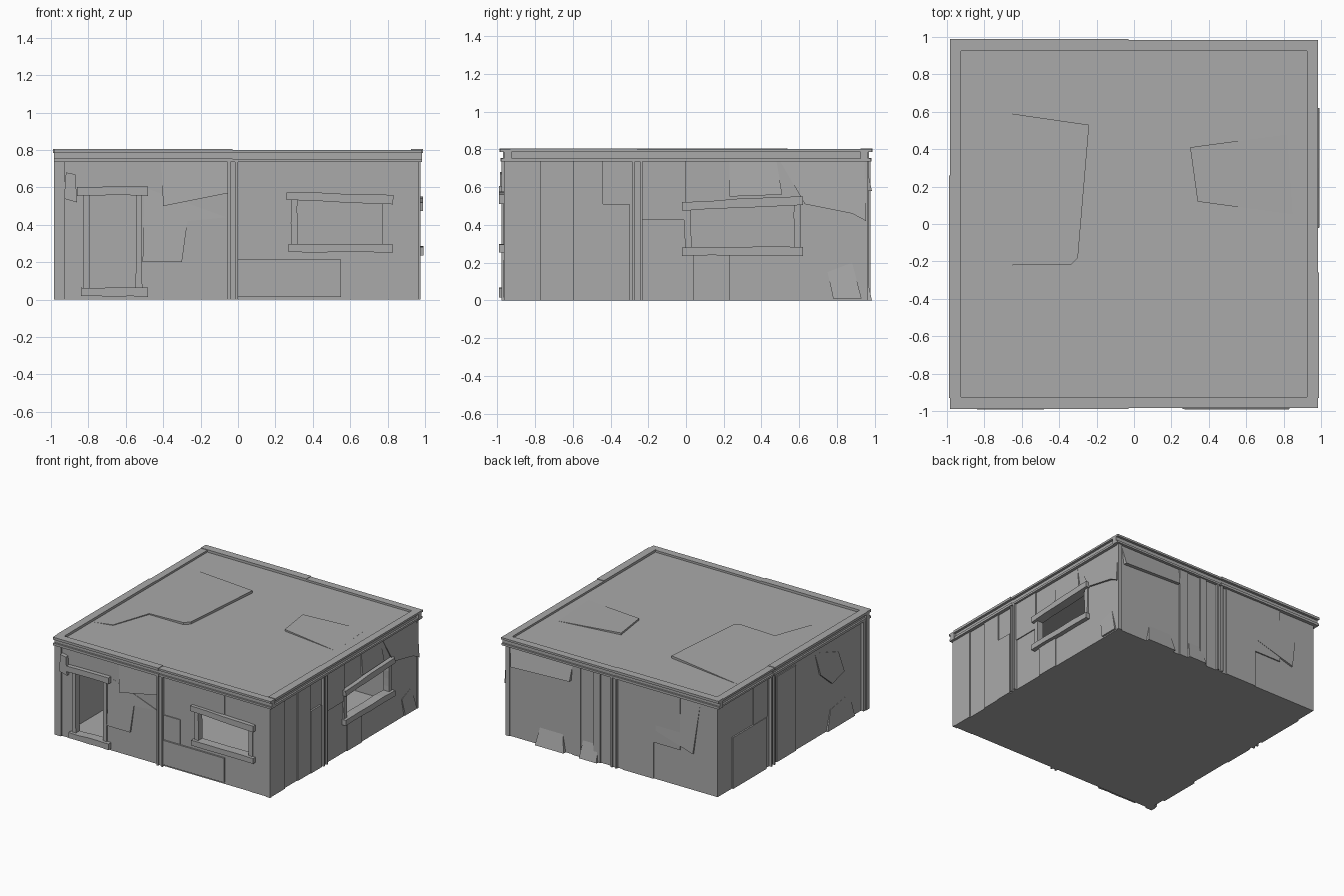
import bpy, bmesh, random
from mathutils import Vector

random.seed(4)
if "Cube" in bpy.data.objects:
    bpy.data.objects.remove(bpy.data.objects["Cube"], do_unlink=True)

SHADE = 0.4
grey = bpy.data.materials.new("weathered grey")
grey.use_nodes = True
grey.diffuse_color = (SHADE, SHADE, SHADE, 1)
grey.node_tree.nodes["Principled BSDF"].inputs["Base Color"].default_value = grey.diffuse_color

FACE = 0.955    # distance of the wall faces from the centre
INSIDE = 0.915  # distance of the inner wall faces
EAVE = 0.735    # height of the wall tops
ROOF = 0.785    # height of the flat roof
EDGE = 0.985    # outer edge of the roof trim

# Each surface maps (along, up, outward) to world space
SIDES = {
    "front": lambda along, up, out: (along, -out, up),
    "back": lambda along, up, out: (along, out, up),
    "left": lambda along, up, out: (out, along, up),
    "right": lambda along, up, out: (-out, along, up),
    "roof": lambda along, up, out: (along, up, out),
}
FADE_UP, FADE_DOWN = Vector((0, 1)), Vector((0, -1))
FADE_EAST, FADE_WEST = Vector((1, 0)), Vector((-1, 0))


def prism(name, ring_a, ring_b):
    """Solid between two matching rings of points."""
    bm = bmesh.new()
    a = [bm.verts.new(point) for point in ring_a]
    b = [bm.verts.new(point) for point in ring_b]
    caps = [bm.faces.new(a), bm.faces.new(b)]
    for i in range(len(a)):
        bm.faces.new((a[i - 1], a[i], b[i], b[i - 1]))
    bmesh.ops.recalc_face_normals(bm, faces=bm.faces[:])
    bmesh.ops.triangulate(bm, faces=caps)
    mesh = bpy.data.meshes.new(name)
    bm.to_mesh(mesh)
    bm.free()
    mesh.materials.append(grey)
    obj = bpy.data.objects.new(name, mesh)
    bpy.context.scene.collection.objects.link(obj)
    return obj


def rectangle(left, right, low, high):
    return [(left, low), (right, low), (right, high), (left, high)]


def block(name, side, outline, inner, outer):
    """Outline on a surface, extruded between two distances."""
    place = SIDES[side]
    return prism(name, [place(*p, inner) for p in outline], [place(*p, outer) for p in outline])


def plank(name, side, left, right, low=0, high=EAVE, lift=0.008):
    block(name, side, rectangle(left, right, low, high), INSIDE + 0.01, FACE + lift)


def sheet(name, side, outline, lift=0.015, fade=FADE_UP, base=FACE):
    """Loose sheet that thins out to nothing in the fade direction."""
    place = SIDES[side]
    along = [Vector(p).dot(fade) for p in outline]
    far, near = max(along), min(along)
    thick = [lift * (far - t) / (far - near) for t in along]
    prism(name, [place(*p, base - 0.02) for p in outline],
          [place(*p, base + h) for p, h in zip(outline, thick)])


def board(name, side, start, end, width, lift):
    """Rough-edged timber nailed to a wall."""
    start, end = Vector(start), Vector(end)
    across = (end - start).orthogonal().normalized() * width / 2
    steps = [i / 4 for i in range(5)]
    outline = []
    for sign, order in ((1, steps), (-1, steps[::-1])):
        for t in order:
            rough = sign + random.uniform(-0.15, 0.15)
            outline.append(start.lerp(end, t) + across * rough)
    block(name, side, outline, INSIDE, FACE + lift)


def opening(name, side, left, right, low, high, tilt, overhang):
    """Frame an opening with four rough boards and return its cutter."""
    for post in (left, right):
        board(name + "_jamb", side, (post, low), (post, high), 0.035, 0.012)
    board(name + "_head", side, (left - overhang, high - tilt), (right + overhang, high + tilt), 0.045, 0.035)
    board(name + "_sill", side, (left - 0.03, low), (right + overhang, low), 0.048, 0.036)
    cutter = block(name + "_cutter", side, rectangle(left, right, low, high), INSIDE - 0.1, FACE + 0.1)
    cutter.hide_render = True
    return cutter


# Hollow shell with a doorway and two windows
shell = block("walls", "roof", rectangle(-FACE, FACE, -FACE, FACE), 0, ROOF - 0.02)
room = block("room_cutter", "roof", rectangle(-INSIDE, INSIDE, -INSIDE, INSIDE), 0.015, EAVE)
room.hide_render = True
cutters = [
    room,
    opening("door", "front", -0.81, -0.53, 0.04, 0.58, 0, 0.05),
    opening("front_window", "front", 0.3, 0.79, 0.275, 0.545, -0.01, 0.04),
    opening("side_window", "left", 0.01, 0.59, 0.26, 0.515, 0.016, 0.03),
]
for cutter in cutters:
    cut = shell.modifiers.new(cutter.name, "BOOLEAN")
    cut.object, cut.operation, cut.solver = cutter, "DIFFERENCE", "EXACT"
bpy.context.view_layer.update()
graph = bpy.context.evaluated_depsgraph_get()
hollow = bpy.data.meshes.new_from_object(shell.evaluated_get(graph))
shell.modifiers.clear()
shell.data = hollow
for cutter in cutters:
    bpy.data.objects.remove(cutter, do_unlink=True)

# Flat roof with two lifted sheets
block("roof", "roof", rectangle(-FACE, FACE, -FACE, FACE), EAVE + 0.01, ROOF)
sheet("large_roof_sheet", "roof", [
    (-0.93, 0.63), (-0.93, -0.57), (-0.76, -0.53), (-0.65, -0.22),
    (-0.34, -0.22), (-0.3, -0.18), (-0.24, 0.53)], 0.02, FADE_WEST, ROOF)
sheet("small_roof_sheet", "roof", [
    (0.34, 0.12), (0.85, 0.05), (0.82, 0.48), (0.3, 0.41)], 0.015, FADE_EAST, ROOF)

# Roof trim: a web between two flanges, in two lengths that meet above a post
for side, joint, end in (("front", -0.03, EDGE), ("back", -0.03, EDGE),
                         ("left", -0.26, 0.93), ("right", 0.26, 0.93)):
    for left, right, lift in ((-end, joint, 0.004), (joint, end, 0)):
        for part, low, high, outer in (("web", EAVE, ROOF, EDGE - 0.02),
                                       ("lower_flange", EAVE, EAVE + 0.016, EDGE - 0.006),
                                       ("upper_flange", ROOF, ROOF + 0.016, EDGE)):
            block(side + "_trim_" + part, side, rectangle(left, right, low, high + lift),
                  EDGE - 0.06, outer + lift)
    plank(side + "_post", side, joint - 0.025, joint + 0.03)
    for rib in (joint - 0.025, joint + 0.015):
        plank(side + "_post_rib", side, rib, rib + 0.015, lift=0.022)

# Corner posts, the two by the doorway being the heaviest
plank("front_corner_post", "front", -EDGE, -0.925, lift=0.014)
plank("right_corner_post", "right", -FACE, -0.9, lift=0.024)
plank("left_corner_post", "left", -EDGE + 0.02, -FACE + 0.01, lift=0.012)
plank("back_corner_post", "left", FACE - 0.01, FACE + 0.01, lift=0.006)
block("corner_patch", "front", [(-0.93, 0.54), (-0.86, 0.52), (-0.87, 0.67), (-0.92, 0.68)],
      INSIDE, EDGE)

# Loose sheets and patches on the walls
sheet("hanging_sheet", "front", [(-0.4, 0.5), (-0.05, 0.57), (-0.05, EAVE), (-0.41, EAVE)])
sheet("stepped_sheet", "front", [(-0.51, 0.2), (-0.3, 0.2), (-0.27, 0.42), (-0.06, 0.44), (-0.5, 0.6)])
sheet("cracked_sheet", "left", [(0.63, 0.51), (0.88, 0.46), (FACE, 0.42), (FACE, EAVE), (0.5, EAVE)], 0.02)
sheet("foot_patch", "left", [(0.78, 0.01), (0.93, 0.01), (0.88, 0.2), (0.75, 0.15)])
sheet("upper_sheet", "left", [(0.23, 0.55), (0.51, 0.56), (0.48, EAVE), (0.23, EAVE)])
sheet("high_patch", "back", [(0.37, 0.6), (0.9, 0.58), (0.92, 0.72), (0.36, 0.72)], 0.03)
for centre, half in ((0.55, 0.13), (0.2, 0.08)):
    sheet("foot_patch", "back", [(centre - half, 0), (centre + half, 0),
                                 (centre + half * 0.8, 0.14), (centre - half * 0.8, 0.14)], 0.03)
sheet("bent_sheet", "back", [(-0.4, 0.4), (-0.74, 0.3), (-0.8, EAVE), (-0.4, EAVE)])
sheet("cracked_sheet", "right", [(-0.36, 0.5), (-0.5, 0.38), (-0.66, 0.42), (-0.6, 0.6), (-0.3, 0.7)], 0.022)
sheet("foot_patch", "right", [(-0.45, 0), (-0.8, 0), (-0.75, 0.2), (-0.5, 0.16)])

# Straight cladding
plank("front_low_panel", "front", 0, 0.55, 0.015, 0.215, lift=0.013)
plank("front_mid_panel", "front", 0, 0.15, 0.22, 0.42)
plank("front_high_panel", "front", 0.15, 0.55, 0.57)
plank("front_end_panel", "front", 0.78, FACE, lift=0.004)
plank("left_end_plank", "left", -FACE, -0.77)
plank("left_wide_plank", "left", -0.6, -0.44)
plank("left_short_plank", "left", -0.44, -0.3, high=0.51, lift=0.014)
plank("left_high_panel", "left", -0.23, 0, 0.425)
plank("left_low_panel", "left", 0.04, 0.23, high=0.24)
plank("back_narrow_plank", "back", 0.28, 0.36)
plank("back_post_plank", "back", 0.1, 0.16, lift=0.012)
plank("back_wide_plank", "back", -0.38, -0.1)
plank("back_high_panel", "back", -0.62, -0.38, 0.3, lift=0.01)
plank("right_low_panel", "right", 0.34, 0.77, high=0.42, lift=0.012)
plank("right_high_panel", "right", 0.32, 0.5, 0.42)
plank("right_wide_plank", "right", -0.05, 0.2, high=0.7)
